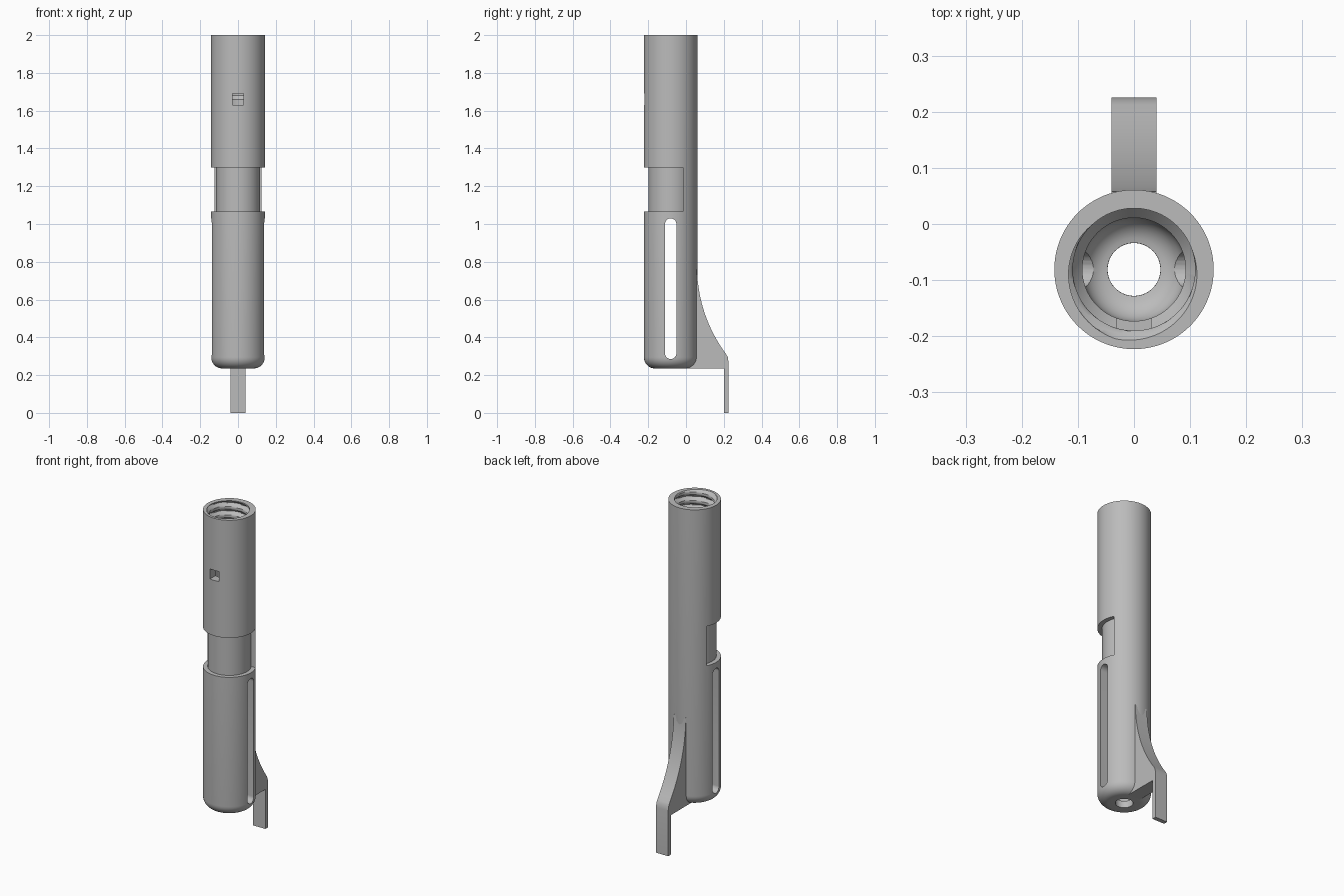
import bpy, bmesh, math
from mathutils import Vector

cube = bpy.data.objects.get("Cube")
if cube:
    bpy.data.objects.remove(cube, do_unlink=True)

CY = -0.081          # tube axis
R_OUT, R_BORE, R_HOLE = 0.142, 0.092, 0.047
BASE, TOP = 0.235, 2.0
THREAD_LOW, PITCH = 1.70, 0.05
SEG = 96

grey = bpy.data.materials.new("plain grey")
grey.use_nodes = True
colour = (0.5, 0.5, 0.5, 1)
grey.diffuse_color = colour
grey.node_tree.nodes["Principled BSDF"].inputs["Base Color"].default_value = colour


def finish(name, bm):
    bmesh.ops.recalc_face_normals(bm, faces=bm.faces)
    mesh = bpy.data.meshes.new(name)
    bm.to_mesh(mesh)
    bm.free()
    mesh.materials.append(grey)
    obj = bpy.data.objects.new(name, mesh)
    bpy.context.collection.objects.link(obj)
    return obj


def prism(name, points, depth):
    """Extrude a closed 3D outline along the vector depth."""
    bm = bmesh.new()
    face = bm.faces.new([bm.verts.new(p) for p in points])
    ext = bmesh.ops.extrude_face_region(bm, geom=[face], use_keep_orig=True)
    moved = [v for v in ext["geom"] if isinstance(v, bmesh.types.BMVert)]
    bmesh.ops.translate(bm, verts=moved, vec=Vector(depth))
    return finish(name, bm)


def arc(cx, cy, r, a0, a1, n):
    return [(cx + r * math.cos(math.radians(a0 + (a1 - a0) * i / n)),
             cy + r * math.sin(math.radians(a0 + (a1 - a0) * i / n)))
            for i in range(n + 1)]


def smooth(obj):
    bpy.ops.object.select_all(action="DESELECT")
    obj.select_set(True)
    bpy.context.view_layer.objects.active = obj
    bpy.ops.object.shade_smooth_by_angle(angle=math.radians(30))


def thread_radius(z, a):
    """V-shaped helical groove cut outward from the minor radius."""
    t = (z - TOP) / PITCH - (a / math.tau - 0.71)
    off = abs(t - round(t))
    return 0.109 + 0.019 * max(0, 1 - off / 0.34)


# Tube: closed profile of outer wall, threaded mouth, bore and holed floor
rows = [(R_HOLE, BASE)]
rows += arc(R_OUT - 0.06, BASE + 0.06, 0.06, -90, 0, 10)
rows.append((R_OUT, TOP))
steps = round((TOP - THREAD_LOW) / PITCH * 10)
rows += [(None, TOP - (TOP - THREAD_LOW) * i / steps) for i in range(steps + 1)]
rows += [(0.109, THREAD_LOW - 0.02), (R_BORE, THREAD_LOW - 0.04)]
rows += arc(R_BORE - 0.05, BASE + 0.09, 0.05, 0, -84, 8)

bm = bmesh.new()
rings = []
for r, z in rows:
    ring = []
    for i in range(SEG):
        a = math.tau * i / SEG
        rad = thread_radius(z, a) if r is None else r
        ring.append(bm.verts.new((rad * math.cos(a), CY + rad * math.sin(a), z)))
    rings.append(ring)
for k, ring in enumerate(rings):
    nxt = rings[(k + 1) % len(rings)]
    for i in range(SEG):
        j = (i + 1) % SEG
        bm.faces.new((ring[i], ring[j], nxt[j], nxt[i]))
tube = finish("tube_body", bm)

# Side slots, front recess and square pin hole
slot = arc(CY, 1.0, 0.03, 0, 180, 12) + arc(CY, 0.315, 0.03, 180, 360, 12)
side_slots = prism("slot_cutter", [(-0.3, y, z) for y, z in slot], (0.6, 0, 0))

cut_y = -0.015
lean = math.degrees(math.asin((cut_y - CY) / 0.117))
recess = arc(0, CY, 0.117, 180 - lean, 360 + lean, 64)
recess += [(0.3, cut_y), (0.3, -0.4), (-0.3, -0.4), (-0.3, cut_y)]
front_recess = prism("recess_cutter", [(x, y, 1.065) for x, y in recess], (0, 0, 0.235))

corners = [(-0.03, 1.63), (0.03, 1.63), (0.03, 1.69), (-0.03, 1.69)]
pin_hole = prism("pin_hole_cutter", [(x, -0.3, z) for x, z in corners], (0, 0.18, 0))

bpy.context.view_layer.objects.active = tube
for cutter in (side_slots, front_recess, pin_hole):
    cutter.hide_render = True
    mod = tube.modifiers.new("cut", "BOOLEAN")
    mod.operation = "DIFFERENCE"
    mod.solver = "EXACT"
    mod.object = cutter
    bpy.ops.object.modifier_apply(modifier=mod.name)
    bpy.data.objects.remove(cutter, do_unlink=True)
smooth(tube)

# Rear fin with a concave sweep, ending in a thin downward tab
sweep = []
p0, p1, p2 = Vector((0.058, 0.76)), Vector((0.066, 0.51)), Vector((0.213, 0.31))
for i in range(17):
    t = i / 16
    sweep.append(p0 * (1 - t) ** 2 + p1 * 2 * t * (1 - t) + p2 * t * t)
outline = [(0.0, BASE), (0.03, 0.30), (0.03, 0.76)] + [tuple(p) for p in sweep]
outline += [(0.221, 0.295), (0.225, 0.27), (0.225, 0), (0.2, 0), (0.2, BASE)]
fin = prism("rear_fin", [(-0.04, y, z) for y, z in outline], (0.08, 0, 0))
smooth(fin)
